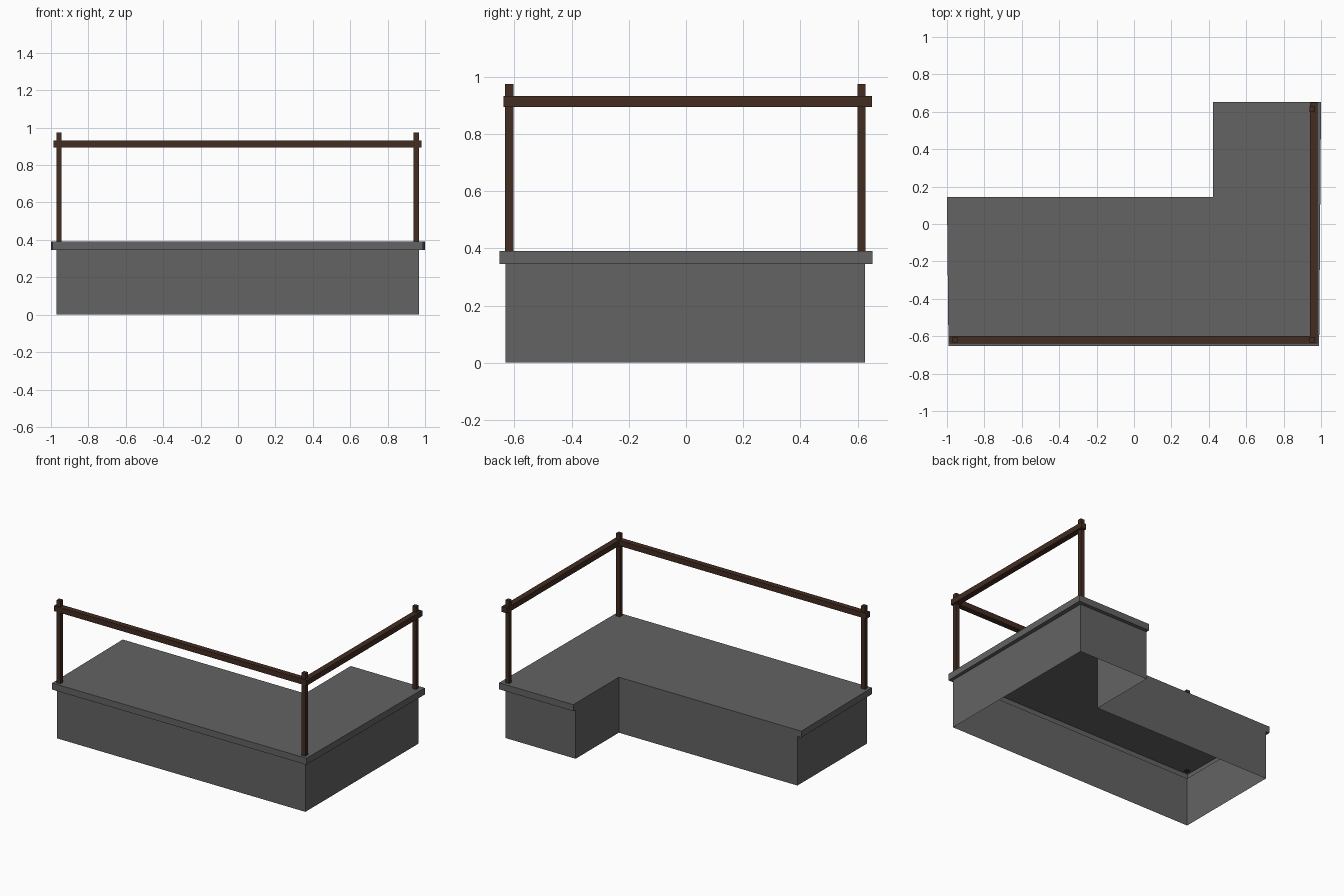
import bpy, bmesh

if "Cube" in bpy.data.objects:
    bpy.data.objects.remove(bpy.data.objects["Cube"])


def material(name, rgb):
    m = bpy.data.materials.new(name)
    m.diffuse_color = (*rgb, 1)
    m.use_nodes = True
    m.node_tree.nodes["Principled BSDF"].inputs["Base Color"].default_value = m.diffuse_color
    return m


stone = material("grey_stone", (0.125, 0.125, 0.125))
wood = material("dark_brown_wood", (0.056, 0.026, 0.016))


def finish(bm, name, mat):
    mesh = bpy.data.meshes.new(name)
    bm.to_mesh(mesh)
    bm.free()
    mesh.materials.append(mat)
    obj = bpy.data.objects.new(name, mesh)
    bpy.context.collection.objects.link(obj)


def box(name, x0, x1, y0, y1, z0, z1):
    bm = bmesh.new()
    bmesh.ops.create_cube(bm, size=1)
    for v in bm.verts:
        v.co = (x1 if v.co.x > 0 else x0,
                y1 if v.co.y > 0 else y0,
                z1 if v.co.z > 0 else z0)
    finish(bm, name, wood)


# L-shaped platform: open-bottomed shell, lip on the outer sides, flush in the notch
wall = [(-0.97, -0.632), (0.968, -0.632), (0.968, 0.626),
        (0.422, 0.626), (0.422, 0.145), (-0.97, 0.145)]
lip = [(-0.992, -0.652), (0.99, -0.652), (1.0, 0.652),
       (0.422, 0.652), (0.422, 0.145), (-1.0, 0.145)]
bm = bmesh.new()
rings = [[bm.verts.new((x, y, z)) for x, y in outline]
         for outline, z in ((wall, 0), (wall, 0.345), (lip, 0.345), (lip, 0.391))]
for low, high in zip(rings, rings[1:]):
    for i in range(6):
        j = (i + 1) % 6
        bm.faces.new((low[i], low[j], high[j], high[i]))
bm.faces.new(rings[-1])
# Remove the zero-width lip pieces along the notch
flat = [f for f in bm.faces if f.calc_area() < 1e-6]
bmesh.ops.delete(bm, geom=flat, context='FACES')
bmesh.ops.remove_doubles(bm, verts=bm.verts, dist=1e-4)
finish(bm, "platform", stone)

# Railing posts
for name, x, y in (("front_left_post", -0.957, -0.618),
                   ("corner_post", 0.953, -0.618),
                   ("back_right_post", 0.953, 0.614)):
    box(name, x - 0.0145, x + 0.0145, y - 0.0145, y + 0.0145, 0.385, 0.974)

# Handrails
box("front_rail", -0.987, 0.982, -0.638, -0.598, 0.894, 0.932)
box("right_rail", 0.941, 0.982, -0.638, 0.65, 0.894, 0.932)
